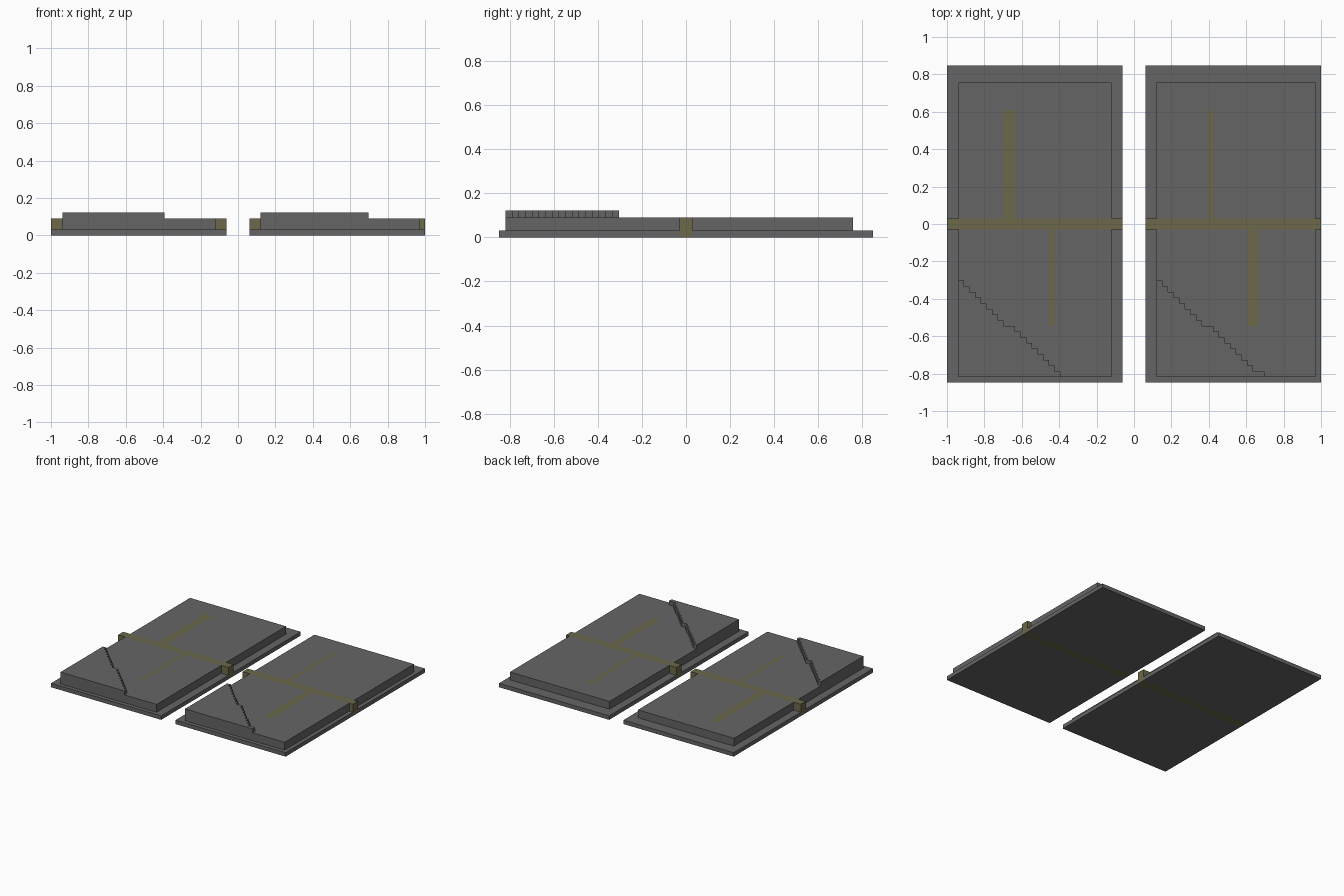
import bpy
import bmesh

if "Cube" in bpy.data.objects:
    bpy.data.objects.remove(bpy.data.objects["Cube"])

U = 1 / 33  # block grid step


def material(name, rgb):
    m = bpy.data.materials.new(name)
    m.diffuse_color = (*rgb, 1)
    m.use_nodes = True
    m.node_tree.nodes["Principled BSDF"].inputs["Base Color"].default_value = m.diffuse_color
    return m


GREY = material("dark grey", (0.13, 0.13, 0.13))
OLIVE = material("olive yellow", (0.15, 0.138, 0.068))


def finish(bm, name, mats):
    bmesh.ops.recalc_face_normals(bm, faces=bm.faces[:])
    bmesh.ops.scale(bm, vec=(U, U, U), verts=bm.verts[:])
    me = bpy.data.meshes.new(name)
    bm.to_mesh(me)
    bm.free()
    for m in mats:
        me.materials.append(m)
    ob = bpy.data.objects.new(name, me)
    bpy.context.collection.objects.link(ob)
    return ob


def prism(outline, z0, z1):
    bm = bmesh.new()
    face = bm.faces.new([bm.verts.new((x, y, z0)) for x, y in outline])
    ext = bmesh.ops.extrude_face_region(bm, geom=[face], use_keep_orig=True)
    top = [g for g in ext["geom"] if isinstance(g, bmesh.types.BMVert)]
    bmesh.ops.translate(bm, vec=(0, 0, z1 - z0), verts=top)
    return bm


def rect(x0, x1, y0, y1):
    return [(x0, y0), (x1, y0), (x1, y1), (x0, y1)]


def slab(name, x0, x1, y0, y1, stripe):
    """Raised slab with one flush painted stripe on its top face."""
    sx0, sx1, sy0, sy1 = stripe
    bm = prism(rect(x0, x1, y0, y1), 1, 3)
    for co, no in (((sx0, 0, 0), (1, 0, 0)), ((sx1, 0, 0), (1, 0, 0)),
                   ((0, sy0, 0), (0, 1, 0)), ((0, sy1, 0), (0, 1, 0))):
        geom = bm.verts[:] + bm.edges[:] + bm.faces[:]
        bmesh.ops.bisect_plane(bm, geom=geom, plane_co=co, plane_no=no, dist=1e-4)
    for f in bm.faces:
        c = f.calc_center_median()
        if c.z > 2.9 and sx0 < c.x < sx1 and sy0 < c.y < sy1:
            f.material_index = 1
    finish(bm, name, [GREY, OLIVE])


def stepped_corner(name, x0, widths):
    """Low stepped triangle; widths are the tread widths going down in y."""
    pts = [(x0, -27)]
    x, y = x0, -10
    for w in widths:
        pts += [(x, y), (x + w, y)]
        x, y = x + w, y - 1
    pts.append((x, -27))
    finish(prism(pts, 3, 4), name, [GREY])


def panel(side, px0, px1, sx0, sx1, back_stripe, front_stripe, widths):
    # thin base plate in two halves with the cross bar running between them
    finish(prism(rect(px0, px1, 1, 28), 0, 1), side + "_base_back", [GREY])
    finish(prism(rect(px0, px1, -28, -1), 0, 1), side + "_base_front", [GREY])
    finish(prism(rect(px0, px1, -1, 1), 0, 3), side + "_cross_bar", [OLIVE])
    # raised slabs and stepped corner
    slab(side + "_slab_back", sx0, sx1, 1, 25, (*back_stripe, 1, 20))
    slab(side + "_slab_front", sx0, sx1, -27, -1, (*front_stripe, -18, -1))
    stepped_corner(side + "_stepped_corner", sx0, widths)


panel("left", -33, -2, -31, -4, (-23, -21), (-15, -14),
      [1] * 8 + [2] + [1] * 8)
panel("right", 2, 33, 4, 32, (13, 14), (20, 22),
      [1] * 8 + [2] + [1] * 7 + [2])
